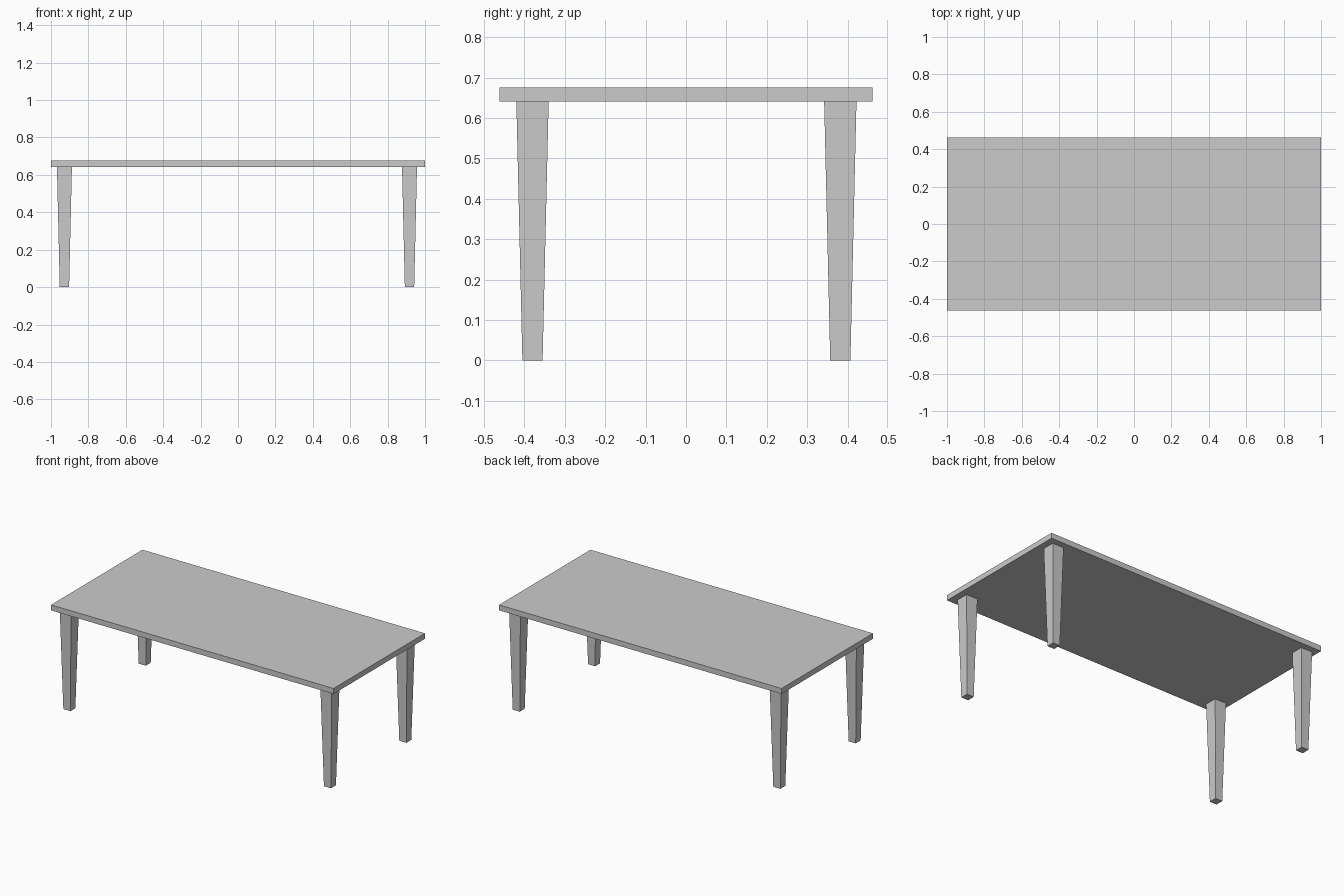
import bpy, bmesh

if "Cube" in bpy.data.objects:
    bpy.data.objects.remove(bpy.data.objects["Cube"])

TOP_Z, UNDER_Z = 0.676, 0.641


def tapered_box(name, x, y, z0, z1, bottom, top):
    """Box from z0 to z1 with separate (x, y) sizes at the bottom and top."""
    bm = bmesh.new()
    bmesh.ops.create_cube(bm, size=1)
    for v in bm.verts:
        sx, sy = top if v.co.z > 0 else bottom
        v.co = (v.co.x * sx, v.co.y * sy, z1 if v.co.z > 0 else z0)
    mesh = bpy.data.meshes.new(name)
    bm.to_mesh(mesh)
    bm.free()
    obj = bpy.data.objects.new(name, mesh)
    obj.location = (x, y, 0)
    bpy.context.collection.objects.link(obj)
    return obj


# Flat slab top
tapered_box("table_top", 0, 0, UNDER_Z, TOP_Z, (2, 0.924), (2, 0.924))

# Four square legs, narrowing towards the floor
for side, x in (("left", -0.928), ("right", 0.917)):
    for end, y in (("front", -0.38), ("back", 0.382)):
        tapered_box(f"{end}_{side}_leg", x, y, 0, UNDER_Z, (0.05, 0.05), (0.08, 0.08))
